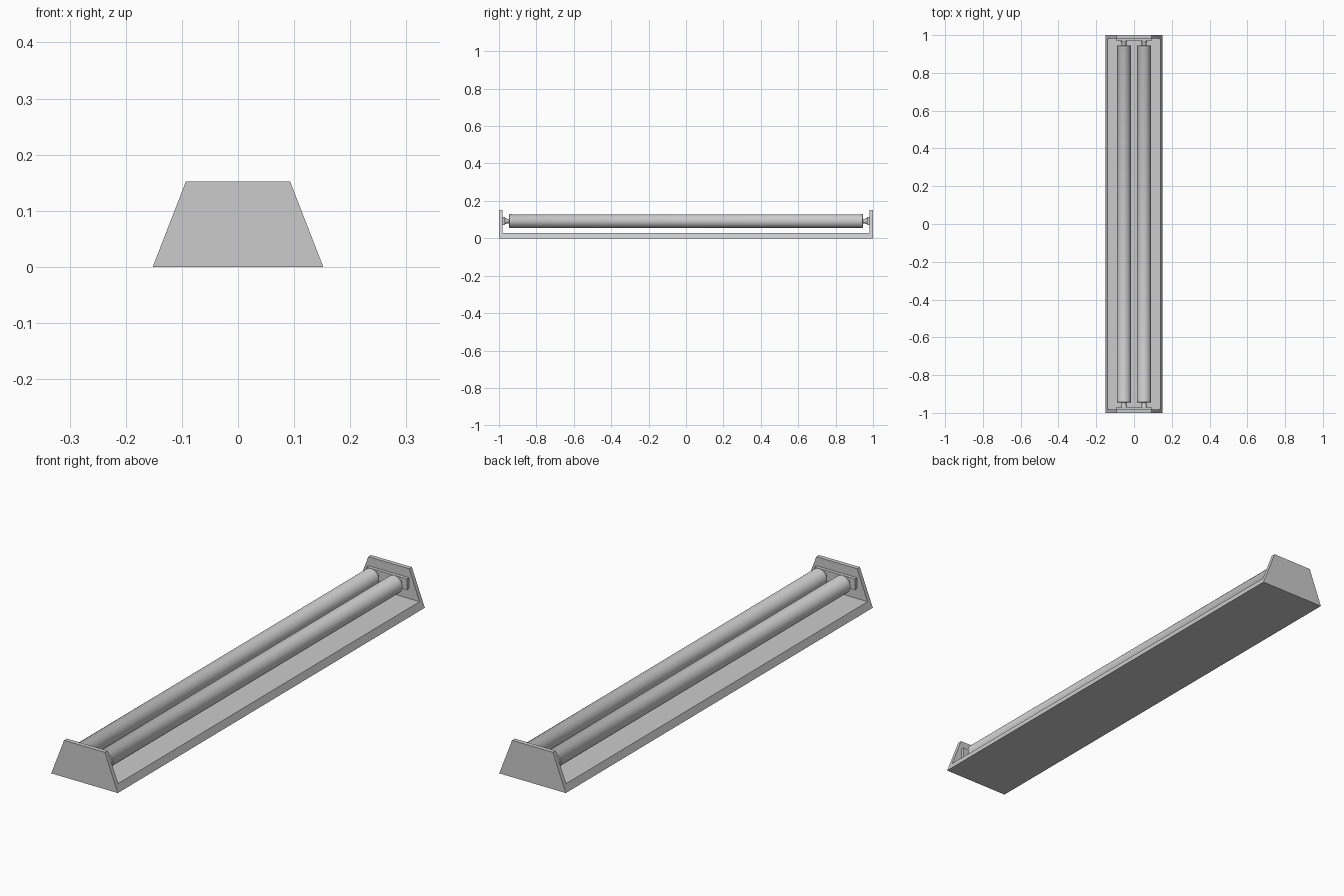
import bpy, bmesh, math
from mathutils import Matrix, Vector

if "Cube" in bpy.data.objects:
    bpy.data.objects.remove(bpy.data.objects["Cube"])

HALF_W, TOP_W, HEIGHT = 0.152, 0.093, 0.152
BASE_T, PLATE_T = 0.029, 0.018
TUBE_X, TUBE_Z = 0.053, 0.092


def finish(bm, name):
    bmesh.ops.recalc_face_normals(bm, faces=bm.faces)
    me = bpy.data.meshes.new(name)
    bm.to_mesh(me)
    bm.free()
    ob = bpy.data.objects.new(name, me)
    bpy.context.collection.objects.link(ob)
    return ob


def prism(name, profile, y0, y1):
    """Extrude an x-z outline along y."""
    bm = bmesh.new()
    face = bm.faces.new([bm.verts.new((x, y0, z)) for x, z in profile])
    ext = bmesh.ops.extrude_face_region(bm, geom=[face])
    verts = [g for g in ext["geom"] if isinstance(g, bmesh.types.BMVert)]
    bmesh.ops.translate(bm, verts=verts, vec=(0, y1 - y0, 0))
    return finish(bm, name)


def lathe(name, profile, x, z, segments=32):
    """Spin a (radius, y) outline around an axis parallel to y."""
    bm = bmesh.new()
    verts = [bm.verts.new((r, y, 0)) for r, y in profile]
    edges = [bm.edges.new(p) for p in zip(verts, verts[1:])]
    bmesh.ops.spin(bm, geom=verts + edges, cent=(0, 0, 0), axis=(0, 1, 0),
                   angle=math.tau, steps=segments)
    bmesh.ops.remove_doubles(bm, verts=bm.verts, dist=1e-5)
    bmesh.ops.transform(bm, matrix=Matrix.Translation(Vector((x, 0, z))), verts=bm.verts)
    ob = finish(bm, name)
    bpy.ops.object.select_all(action='DESELECT')
    ob.select_set(True)
    bpy.context.view_layer.objects.active = ob
    bpy.ops.object.shade_smooth_by_angle(angle=math.radians(30))
    return ob


def trapezoid(height):
    top = HALF_W + (TOP_W - HALF_W) * height / HEIGHT
    return [(-HALF_W, 0), (HALF_W, 0), (top, height), (-top, height)]


# Sloped-side base
prism("base", trapezoid(BASE_T), -1 + PLATE_T, 1 - PLATE_T)

# End plates and socket bars
bar = [(-0.092, 0.07), (0.092, 0.07), (0.092, 0.115), (-0.092, 0.115)]
for side, s in (("front", -1), ("back", 1)):
    prism(side + "_end_plate", trapezoid(HEIGHT), s * (1 - PLATE_T), s)
    prism(side + "_socket_bar", bar, s * 0.968, s * (1 - PLATE_T))

# Tubes with end caps and stepped connectors
half = [(0, 0.969), (0.018, 0.969), (0.012, 0.957), (0.012, 0.946),
        (0.034, 0.946), (0.037, 0.943), (0.037, 0.932), (0.0365, 0.931)]
outline = [(r, -y) for r, y in half] + half[::-1]
for side, s in (("left", -1), ("right", 1)):
    lathe(side + "_tube", outline, s * TUBE_X, TUBE_Z)
